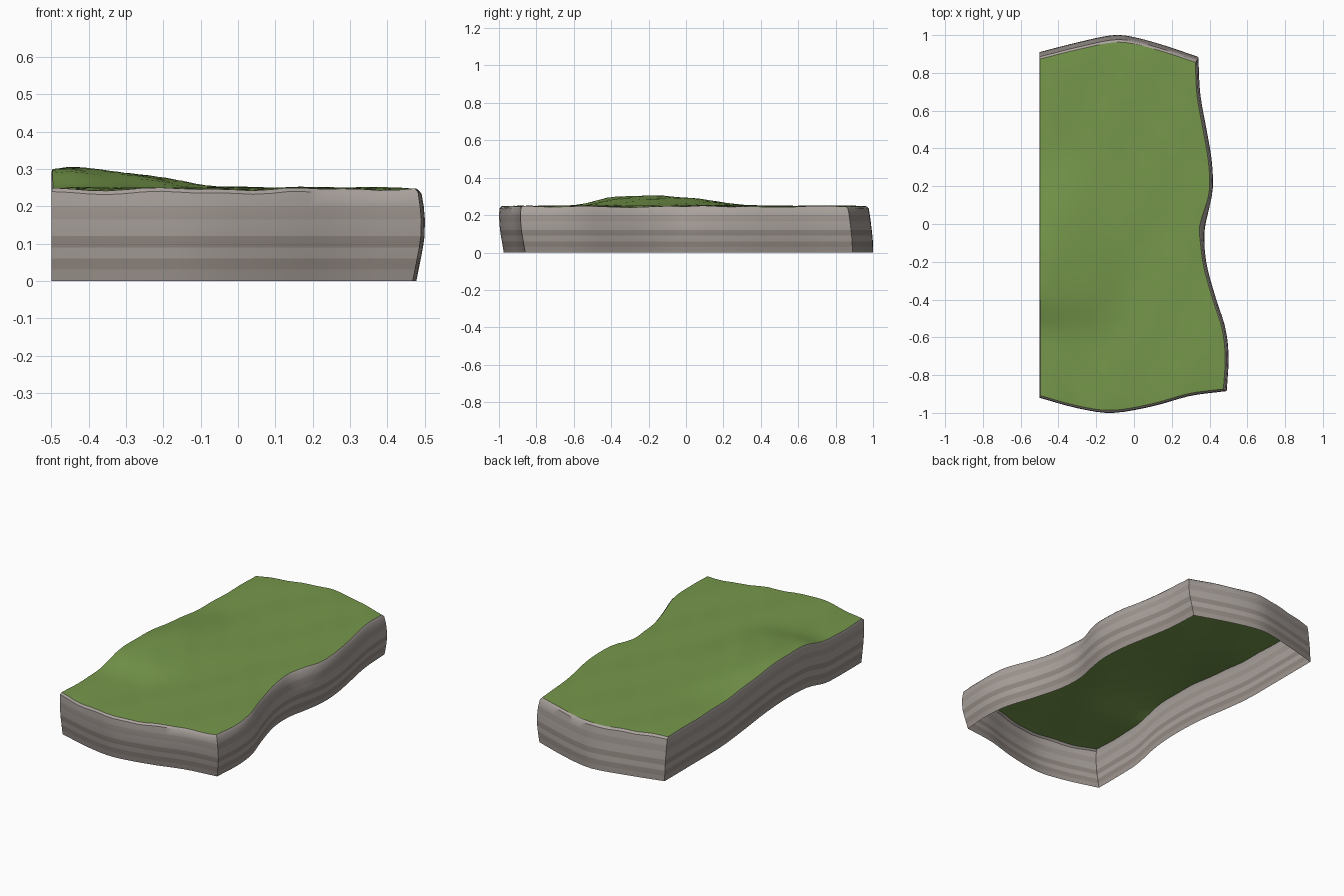
import bpy, math
from math import sin

if "Cube" in bpy.data.objects:
    bpy.data.objects.remove(bpy.data.objects["Cube"])


def curve(points, t):
    """Smooth cubic interpolation through (position, value) pairs."""
    n = len(points)
    t = min(max(t, points[0][0]), points[-1][0])
    i = 0
    while i < n - 2 and t > points[i + 1][0]:
        i += 1

    def slope(k):
        a, b = points[max(k - 1, 0)], points[min(k + 1, n - 1)]
        return (b[1] - a[1]) / (b[0] - a[0])
    (x0, y0), (x1, y1) = points[i], points[i + 1]
    h = x1 - x0
    s = (t - x0) / h
    return ((2*s**3 - 3*s**2 + 1) * y0 + (s**3 - 2*s**2 + s) * h * slope(i)
            + (3*s**2 - 2*s**3) * y1 + (s**3 - s**2) * h * slope(i + 1))


# Plan outline of the tile (left side is straight)
LEFT = -0.5
FRONT = [(-.5, -.92), (-.3, -.975), (-.12, -1.0), (.1, -.965), (.3, -.91), (.49, -.885)]
BACK = [(-.5, .91), (-.3, .96), (-.1, 1.0), (0, .992), (.16, .95), (.34, .89)]
RIGHT = [(-.885, .49), (-.7, .5), (-.55, .483), (-.4, .435), (-.2, .382), (-.05, .375),
         (.08, .4), (.2, .417), (.35, .41), (.5, .385), (.7, .35), (.89, .34)]
# Bulge of each cliff over height
D_FRONT = [(0, .025), (.06, .015), (.12, .005), (.2, 0), (.25, .004)]
D_BACK = [(0, 0), (.06, -.002), (.12, -.008), (.2, -.018), (.25, -.027)]
D_RIGHT = [(0, -.022), (.06, -.01), (.12, 0), (.18, 0), (.25, -.01)]
# Hill along the left side
HILL_Y = [(-.7, 0), (-.57, .006), (-.4, .047), (-.2, .057), (0, .045), (.2, .02), (.38, .002), (.6, 0)]
HILL_X = [(-.5, .93), (-.43, 1), (-.3, .75), (-.1, .15), (.02, 0), (.2, 0)]


def point(u, v, z, lip=0.0):
    """Point of the tile at plan position u, v (0..1) and layer height z."""
    xr0 = .34 + (.49 - .34) * (1 - v)
    xg = LEFT + u * (xr0 - LEFT)
    fx = LEFT + u * .99
    bx = LEFT + u * .84
    f = curve(FRONT, fx) + curve(D_FRONT, z)
    b = curve(BACK, bx) + curve(D_BACK, z)
    y = f + (b - f) * v
    yr = -.885 + 1.775 * v
    notch = -.02 * math.exp(-((yr - .02) / .1) ** 2) * (z / .25) ** 2
    r = curve(RIGHT, yr) + curve(D_RIGHT, z) + notch
    x = LEFT + u * (r - LEFT)
    lift = curve(HILL_Y, y) * curve(HILL_X, x)
    if z > .22:
        lift += .003 * sin(17 * x + 1.5) * sin(9 * y + 1) + .002 * sin(31 * x + 23 * y)
    return (x, y, z + lift + lip)


def make(name, verts, faces, mats, indices, angle):
    mesh = bpy.data.meshes.new(name)
    mesh.from_pydata(verts, [], faces)
    for m in mats:
        mesh.materials.append(m)
    for p, i in zip(mesh.polygons, indices):
        p.material_index = i
    ob = bpy.data.objects.new(name, mesh)
    bpy.context.collection.objects.link(ob)
    bpy.ops.object.select_all(action='DESELECT')
    ob.select_set(True)
    bpy.context.view_layer.objects.active = ob
    bpy.ops.object.shade_smooth_by_angle(angle=math.radians(angle))
    return ob


def material(name, r, g, b):
    m = bpy.data.materials.new(name)
    m.diffuse_color = (r, g, b, 1)
    m.use_nodes = True
    m.node_tree.nodes["Principled BSDF"].inputs["Base Color"].default_value = m.diffuse_color
    return m


rock = [material("rock_light", .40, .36, .335),
        material("rock_mid", .345, .305, .28),
        material("rock_dark", .29, .25, .225)]
green = material("grass_green", .18, .31, .07)

NU, NV = 20, 36
U0, U1, V0, V1 = .004, .992, .005, .994   # inset of the turf from the cliff edge
TOP = .246

# Cliff walls: stacked strata rings around the outline, open below
loop = ([(i / NU, 0) for i in range(NU)] + [(1, j / NV) for j in range(NV)]
        + [(1 - i / NU, 1) for i in range(NU)] + [(0, 1 - j / NV) for j in range(NV)])
levels = [0, .03, .06, .09, .12, .165, .2, .236]
bands = [1, 2, 0, 2, 0, 1, 0, 0]
verts = [point(u, v, z) for z in levels for u, v in loop]
verts += [point(U0 + u * (U1 - U0), V0 + v * (V1 - V0), TOP) for u, v in loop]
n = len(loop)
faces, idx = [], []
for k in range(len(levels)):
    for i in range(n):
        j = (i + 1) % n
        faces.append((k*n + i, k*n + j, k*n + n + j, k*n + n + i))
        idx.append(bands[k])
make("cliff_walls", verts, faces, rock, idx, 40)

# Grass top: gently uneven sheet meeting the cliff rim
verts, faces = [], []
for j in range(NV + 1):
    for i in range(NU + 1):
        edge = i in (0, NU) or j in (0, NV)
        verts.append(point(U0 + i / NU * (U1 - U0), V0 + j / NV * (V1 - V0), TOP,
                           0 if edge else .002))
w = NU + 1
for j in range(NV):
    for i in range(NU):
        a = j * w + i
        faces.append((a, a + 1, a + w + 1, a + w))
make("grass_top", verts, faces, [green], [0] * len(faces), 40)
